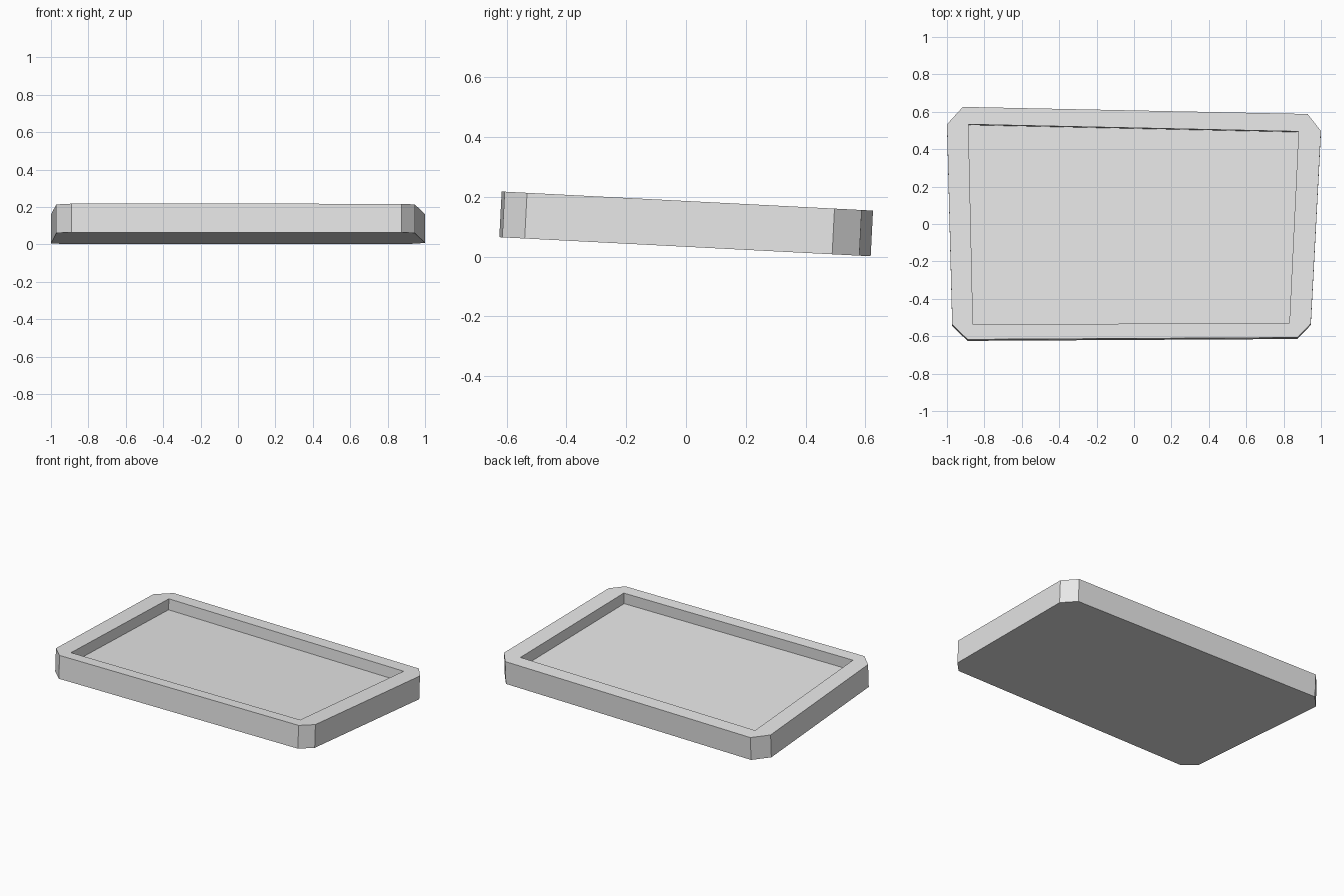
import bpy
import bmesh
from mathutils import Vector

default_cube = bpy.data.objects.get("Cube")
if default_cube:
    bpy.data.objects.remove(default_cube, do_unlink=True)

SLOPE = 0.0513       # the tray leans down towards the back
TOP_HEIGHT = 0.186   # rim height at the centre
THICKNESS = 0.153
RECESS_DEPTH = 0.072

grey = bpy.data.materials.new("light grey")
grey.use_nodes = True
grey.diffuse_color = (0.8, 0.8, 0.8, 1)
grey.node_tree.nodes["Principled BSDF"].inputs["Base Color"].default_value = grey.diffuse_color

# Outline with clipped corners, and the opening inside the rim
outline = [(-0.89, -0.617), (0.874, -0.607), (0.946, -0.532), (1.0, 0.497),
           (0.928, 0.588), (-0.915, 0.626), (-1.0, 0.533), (-0.972, -0.538)]
opening = [(-0.861, -0.537), (0.831, -0.529), (0.88, 0.495), (-0.885, 0.533)]
normal = Vector((0, SLOPE, 1)).normalized()


def add_ring(bm, points, depth):
    """Place an outline on the tilted plane, sunk by depth along its normal."""
    return [bm.verts.new(Vector((x, y, TOP_HEIGHT - SLOPE * y)) - normal * depth)
            for x, y in points]


def bridge(bm, lower, upper):
    """Join two matching rings with walls."""
    for i in range(len(lower)):
        j = (i + 1) % len(lower)
        bm.faces.new((lower[i], lower[j], upper[j], upper[i]))


bm = bmesh.new()
base = add_ring(bm, outline, THICKNESS)
rim = add_ring(bm, outline, 0)
lip = add_ring(bm, opening, 0)
floor = add_ring(bm, opening, RECESS_DEPTH)

# Underside, outer walls, recess walls and recess floor
bm.faces.new(base[::-1])
bridge(bm, base, rim)
bridge(bm, lip, floor)
bm.faces.new(floor)

# Flat rim: one strip per side and one corner facet per opening corner
for i in range(4):
    a, b, c = 2 * i, 2 * i + 1, (2 * i + 2) % 8
    n = (i + 1) % 4
    bm.faces.new((rim[a], rim[b], lip[n], lip[i]))
    bm.faces.new((rim[b], rim[c], lip[n]))

bmesh.ops.recalc_face_normals(bm, faces=bm.faces)
bmesh.ops.dissolve_limit(bm, angle_limit=0.001, verts=[],
                         edges=[e for e in bm.edges if e.is_manifold])

mesh = bpy.data.meshes.new("tray")
bm.to_mesh(mesh)
bm.free()
mesh.materials.append(grey)
tray = bpy.data.objects.new("tray", mesh)
bpy.context.collection.objects.link(tray)
